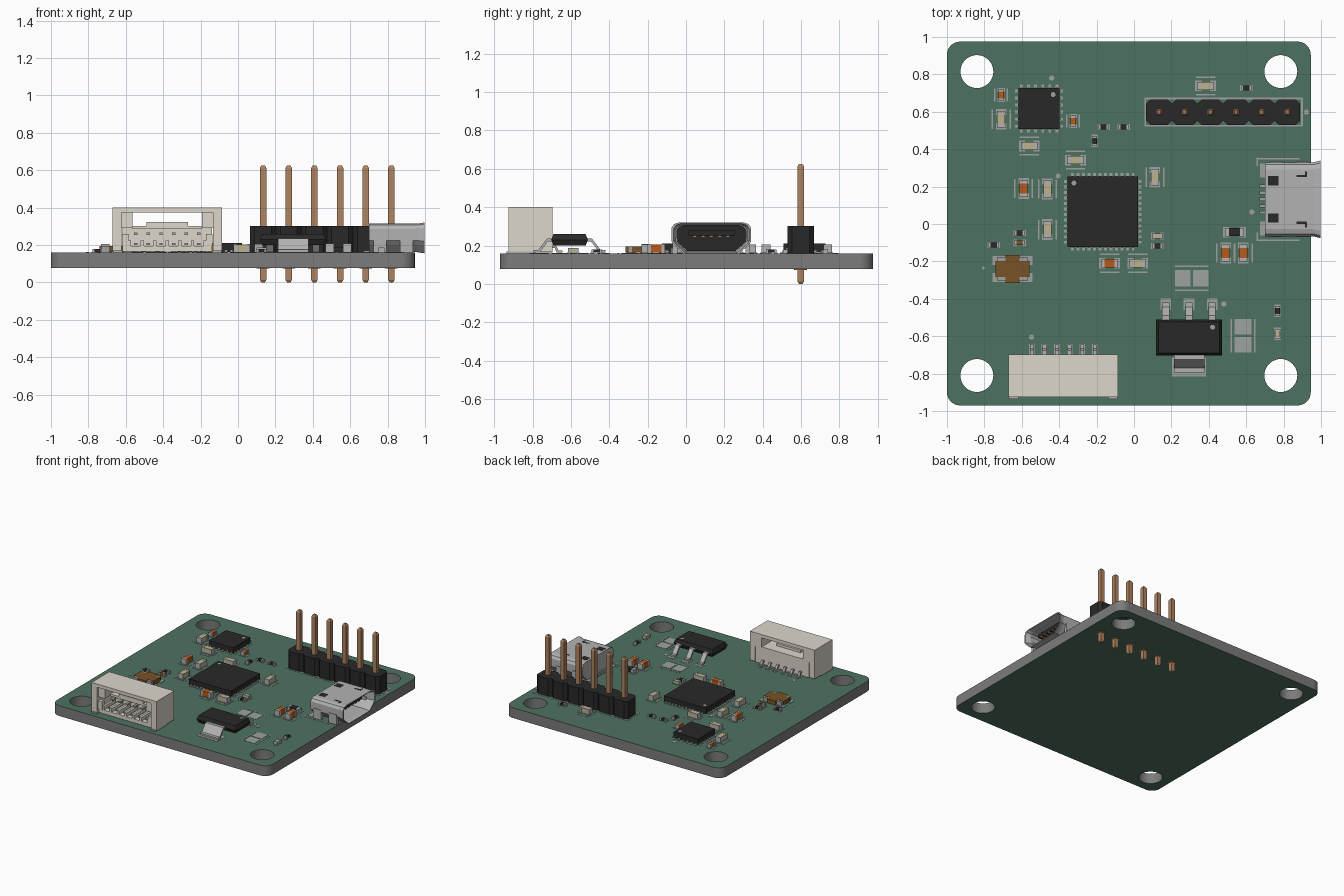
import bpy, bmesh, math

if "Cube" in bpy.data.objects:
    bpy.data.objects.remove(bpy.data.objects["Cube"])

T = 0.16          # board top
B = 0.077         # board underside


def mat(name, r, g, b):
    m = bpy.data.materials.new(name)
    m.diffuse_color = (r, g, b, 1)
    m.use_nodes = True
    m.node_tree.nodes["Principled BSDF"].inputs["Base Color"].default_value = m.diffuse_color
    return m


GREEN = mat("solder_mask", .075, .17, .12)
CORE = mat("board_core", .2, .2, .2)
BLACK = mat("black_plastic", .022, .022, .022)
CREAM = mat("cream_plastic", .72, .68, .60)
METAL = mat("metal", .45, .45, .45)
PAD = mat("solder_pad", .34, .36, .35)
BRASS = mat("brass", .43, .23, .115)
ORANGE = mat("orange_ceramic", .48, .10, .01)
BEIGE = mat("beige_ceramic", .50, .45, .28)
BROWN = mat("brown_ceramic", .19, .085, .02)


class Part:
    """Collects simple solids into one named object."""

    def __init__(self, name, material):
        self.name, self.material, self.bm = name, material, bmesh.new()

    def loft(self, rings, caps=True):
        vs = [[self.bm.verts.new(p) for p in r] for r in rings]
        n = len(vs[0])
        for a, b in zip(vs, vs[1:]):
            for i in range(n):
                self.bm.faces.new((a[i], a[(i + 1) % n], b[(i + 1) % n], b[i]))
        if caps:
            self.bm.faces.new(vs[0][::-1])
            self.bm.faces.new(vs[-1])

    def box(self, x0, x1, y0, y1, z0, z1):
        self.loft([[(x0, y0, z), (x1, y0, z), (x1, y1, z), (x0, y1, z)] for z in (z0, z1)])

    def cbox(self, cx, cy, sx, sy, z0, z1):
        self.box(cx - sx / 2, cx + sx / 2, cy - sy / 2, cy + sy / 2, z0, z1)

    def prism_x(self, profile, x0, x1):
        self.loft([[(x, y, z) for y, z in profile] for x in (x0, x1)])

    def disc(self, cx, cy, r, z0, z1, n=16):
        self.loft([[(cx + r * math.cos(2 * math.pi * i / n), cy + r * math.sin(2 * math.pi * i / n), z)
                    for i in range(n)] for z in (z0, z1)])

    def done(self):
        bmesh.ops.recalc_face_normals(self.bm, faces=self.bm.faces)
        me = bpy.data.meshes.new(self.name)
        self.bm.to_mesh(me)
        self.bm.free()
        me.materials.append(self.material)
        ob = bpy.data.objects.new(self.name, me)
        bpy.context.collection.objects.link(ob)
        return ob


# Board: rounded outline with four mounting holes, extruded
def arc(cx, cy, r, a0, a1, n):
    return [(cx + r * math.cos(a0 + (a1 - a0) * i / n), cy + r * math.sin(a0 + (a1 - a0) * i / n))
            for i in range(n + 1)]


X0, X1, Y0, Y1, R = -1.0, .945, -.97, .975, .07
outline = []
for k, (cx, cy) in enumerate([(X1 - R, Y1 - R), (X0 + R, Y1 - R), (X0 + R, Y0 + R), (X1 - R, Y0 + R)]):
    outline += arc(cx, cy, R, k * math.pi / 2, (k + 1) * math.pi / 2, 8)
loops = [outline] + [arc(x, y, .088, 0, 2 * math.pi, 40)[:-1] for x in (-.84, .785) for y in (-.81, .815)]
cu = bpy.data.curves.new("board_outline", 'CURVE')
cu.dimensions, cu.fill_mode, cu.extrude = '2D', 'BOTH', (T - B) / 2
for pts in loops:
    s = cu.splines.new('POLY')
    s.points.add(len(pts) - 1)
    for p, (x, y) in zip(s.points, pts):
        p.co = (x, y, 0, 1)
    s.use_cyclic_u = True
tmp = bpy.data.objects.new("board_outline", cu)
bpy.context.collection.objects.link(tmp)
bpy.context.view_layer.update()
me = bpy.data.meshes.new_from_object(tmp.evaluated_get(bpy.context.evaluated_depsgraph_get()))
bpy.data.objects.remove(tmp)
me.materials.clear()
me.materials.append(CORE)
me.materials.append(GREEN)
for p in me.polygons:
    p.use_smooth = False
    p.material_index = 1 if abs(p.normal.z) > .5 else 0
board = bpy.data.objects.new("circuit_board", me)
board.location.z = (T + B) / 2
bpy.context.collection.objects.link(board)

pads, silk = Part("solder_pads", PAD), Part("printed_marks", PAD)
SZ = (T, T + .002)


# Square flat chips with pads all round
def chip(name, cx, cy, half, n):
    c = Part(name, BLACK)
    c.cbox(cx, cy, 2 * half, 2 * half, T + .004, T + .05)
    c.done()
    for i in range(n):
        o = (i - (n - 1) / 2) * 2 * half * .86 / (n - 1)
        for s in (-1, 1):
            for z, w, e in ((.003, .015, .018), (.014, .011, .003)):
                d = half - .01
                pads.cbox(cx + o, cy + s * (d + (e + .01) / 2), w, e + .01, T, T + z)
                pads.cbox(cx + s * (d + (e + .01) / 2), cy + o, e + .01, w, T, T + z)
    silk.disc(cx + (-1 if n > 8 else 1) * (half - .035), cy + half - .035, .013, T + .05, T + .0515)


chip("main_chip", -.167, .065, .189, 12)
chip("small_chip", -.507, .617, .11, 6)


# Two-terminal passives: body plus metal end caps, solder pads and marks
def passives(name, material, items, L, W, H, marks):
    body, ends = Part(name, material), Part(name + "_ends", METAL)
    for x, y, vert in items:
        def put(part, a, b, sa, sb, z0, z1):
            if vert:
                part.cbox(x + b, y + a, sb, sa, z0, z1)
            else:
                part.cbox(x + a, y + b, sa, sb, z0, z1)
        put(body, 0, 0, L * .6, W * .96, T + .003, T + H * .97)
        for s in (-1, 1):
            put(ends, s * L * .4, 0, L * .2, W, T + .003, T + H)
            put(pads, s * L * .44, 0, L * .36, W * 1.25, T, T + .003)
            if marks:
                put(silk, 0, s * W * 1.05, L * 1.15, .008, *SZ)
    body.done()
    ends.done()


passives("orange_capacitors", ORANGE, [(-.59, .19, 1), (-.13, -.21, 0), (.49, -.155, 1), (.585, -.155, 1)],
         .09, .045, .047, True)
passives("small_orange_capacitors", ORANGE, [(-.71, .69, 1), (-.325, .55, 1)], .06, .032, .03, True)
passives("beige_capacitors", BEIGE,
         [(-.71, .56, 1), (-.56, .417, 0), (-.313, .342, 0), (-.463, .187, 1), (-.463, -.03, 1),
          (.112, .25, 1), (.02, -.21, 0), (.383, .738, 0)], .09, .045, .045, True)
passives("large_resistor", BLACK, [(.537, -.043, 0)], .1, .045, .03, False)
passives("small_resistors", BLACK,
         [(-.163, .519, 0), (-.056, .519, 0), (-.21, .444, 1), (-.75, -.112, 0), (-.612, -.048, 0),
          (.125, -.118, 0), (.6, .727, 0), (.767, -.465, 1)], .054, .027, .02, False)
passives("tiny_brown_capacitor", BROWN, [(-.612, -.1, 0)], .054, .027, .027, False)
passives("tiny_pale_parts", BEIGE, [(.125, -.064, 0), (.767, -.588, 1)], .054, .03, .027, False)

# Crystal: brown can with metal corners
c = Part("crystal", BROWN)
c.cbox(-.65, -.24, .18, .085, T + .003, T + .036)
c.cbox(-.65, -.24, .075, .15, T + .003, T + .036)
c.done()
for sx in (-1, 1):
    for sy in (-1, 1):
        pads.cbox(-.65 + sx * .072, -.24 + sy * .045, .07, .048, T, T + .004)
        pads.cbox(-.65 + sx * .06, -.24 + sy * .042, .045, .04, T, T + .034)

# Voltage regulator: tapered body, three bent leads and a wide tab
reg = Part("regulator_body", BLACK)
reg.loft([[(.294 + sx * (.176 - d), -.607 + sy * (.096 - d), z)
           for sx, sy in ((-1, -1), (1, -1), (1, 1), (-1, 1))] for z, d in ((.2, .012), (.23, 0), (.26, .012))])
reg.done()
silk.disc(.42, -.552, .013, .26, .2615)
leads = Part("regulator_leads", METAL)
lead = [(0, .236), (.03, .236), (.075, .177), (.1, .177), (.1, .164), (.068, .164), (.025, .222), (0, .222)]
for x in (.17, .294, .418):
    leads.prism_x([(-.52 + y, z) for y, z in lead], x - .019, x + .019)
    pads.cbox(x, -.43, .058, .062, *SZ)
leads.prism_x([(-.695 - y, z) for y, z in lead], .214, .376)
leads.done()
pads.cbox(.294, -.765, .18, .1, *SZ)

# Pin header: chamfered housing blocks and brass pins
h, pins = Part("header_housing", BLACK), Part("header_pins", BRASS)
for i in range(6):
    x, y, a, b = .134 + i * .1372, .598, .0686, .045
    ring = [(a, -b), (a, b), (b, a), (-b, a), (-a, b), (-a, -b), (-b, -a), (b, -a)]
    h.loft([[(x + u, y + v, z) for u, v in ring] for z in (T, .303)])
    pins.loft([[(x + u * w, y + v * w, z) for u, v in ((-1, -1), (1, -1), (1, 1), (-1, 1))]
               for z, w in ((0, .009), (.014, .0175), (.612, .0175), (.626, .009))])
    pins.disc(x, y, .034, B - .003, B)
h.done()
pins.done()

# USB socket: flared hollow shell, dark liner, tongue and contacts
YC, ZC = .132, .238
half = [(.135, -.078), (.178, -.038), (.198, -.015), (.198, .05), (.185, .07), (.16, .078)]
prof = half + [(-y, z) for y, z in reversed(half)]


def ring(x, sy, sz):
    return [(x, YC + y * sy, ZC + z * sz) for y, z in prof]


u = Part("usb_shell", METAL)
u.loft([ring(.7, 1, .98), ring(.96, 1, .98), ring(.998, 1.05, 1.06), ring(.998, 1.0, .98),
        ring(.96, .94, .87), ring(.76, .94, .87)])
for s in (-1, 1):     # mounting feet
    for x in (.76, .9):
        u.cbox(x, YC + s * .19, .07, .025, T - .01, .24)
u.done()
d = Part("usb_insulator", BLACK)
d.loft([ring(.765, .92, .85), ring(.79, .92, .85)])
d.cbox(.86, YC, .16, .24, .25, .28)
for s in (-1, 1):     # latch slots and rear openings on the shell top
    d.cbox(.745, YC + s * .1, .055, .05, .313, .316)
    d.cbox(.895, YC + s * .125, .055, .012, .313, .316)
    d.cbox(.92, YC + s * .135, .012, .03, .313, .316)
d.done()
k = Part("usb_contacts", BRASS)
for i in range(5):
    k.cbox(.88, YC + (i - 2) * .043, .12, .018, .242, .25)
    pads.cbox(.695, YC + (i - 2) * .035, .05, .017, T, T + .012)
k.done()
for s in (-1, 1):
    pads.cbox(.71, YC + s * .155, .07, .075, *SZ)
    silk.cbox(.77, YC + s * .218, .23, .008, *SZ)
    silk.cbox(.659, YC + s * .2, .008, .045, *SZ)

# Side-entry wire connector: open frame with slots, see-through upper window
g, gc = Part("connector_housing", CREAM), Part("connector_contacts", METAL)
GX, F, K = -.378, -.925, -.697
g.box(GX - .292, GX + .292, F, K, .375, .402)
g.box(GX - .24, GX + .24, F + .02, K, .165, .195)
g.box(GX - .24, GX + .24, K - .04, K, .195, .3)
g.box(GX - .185, GX + .185, F + .09, K, .285, .302)
g.box(GX - .11, GX + .11, F + .09, K - .08, .302, .322)
for s in (-1, 1):
    g.cbox(GX + s * .268, (F + K) / 2, .048, K - F, .168, .375)
    g.cbox(GX + s * .215, (F + K) / 2 + .01, .06, K - F - .02, .29, .375)
    g.cbox(GX + s * .225, F + .03, .035, .03, .195, .26)
    gc.cbox(GX + s * .265, -.86, .05, .15, T, .17)
for i in range(7):
    g.cbox(GX + (i - 3) * .0674, -.83, .018, .15, .195, .225)
for i in range(6):
    x = GX + (i - 2.5) * .0674
    gc.box(x - .009, x + .009, F + .05, K - .03, .2, .212)
    gc.box(x - .009, x + .009, F + .08, K - .03, .255, .267)
    gc.prism_x([(K - .01, .2), (K + .02, .2), (K + .032, .175), (K + .052, .175), (K + .052, .163),
                (K + .024, .163), (K + .012, .188), (K - .01, .188)], x - .01, x + .01)
    pads.cbox(x, K + .025, .03, .06, *SZ)
g.done()
gc.done()

# Unpopulated pads and remaining printed lines and dots
for s in (-1, 1):
    pads.cbox(.309 + s * .048, -.29, .082, .09, *SZ)
    pads.cbox(.582, -.598 + s * .048, .09, .082, *SZ)
    silk.cbox(.309, -.29 + s * .063, .18, .008, *SZ)
    silk.cbox(.582 + s * .063, -.598, .008, .18, *SZ)
    silk.cbox(.479, .598 + s * .073, .846, .009, *SZ)
    silk.cbox(.479 + s * .419, .598, .009, .15, *SZ)
for x, y in ((-.44, .78), (-.405, .257), (.63, .064), (.48, -.428), (-.548, -.605), (.922, .598)):
    silk.disc(x, y, .014, *SZ)
silk.disc(-.805, -.235, .008, *SZ)
pads.done()
silk.done()
